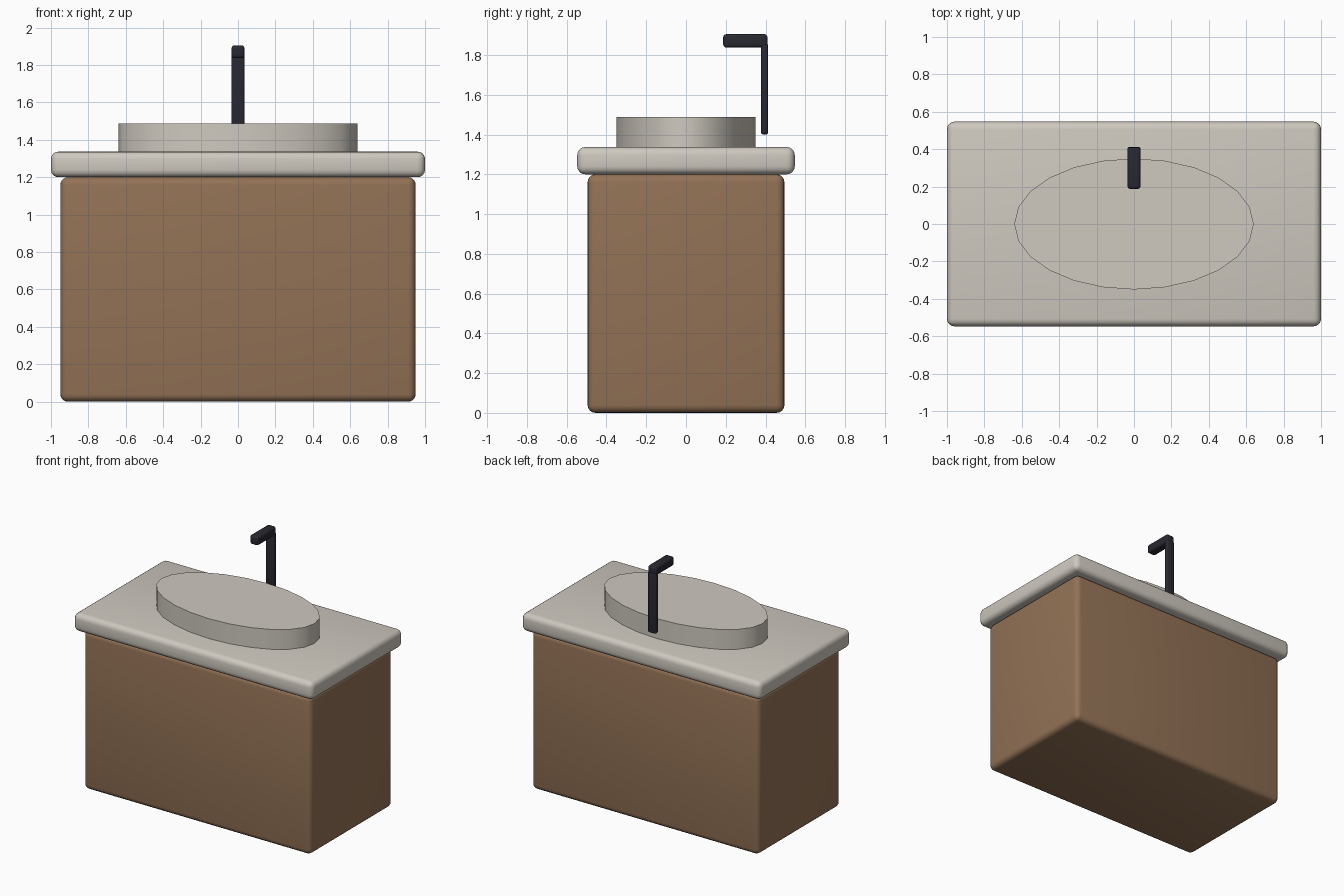
import bpy
from math import radians

cube = bpy.data.objects.get("Cube")
if cube:
    bpy.data.objects.remove(cube, do_unlink=True)


def material(name, rgb):
    mat = bpy.data.materials.new(name)
    mat.use_nodes = True
    colour = (*rgb, 1)
    mat.diffuse_color = colour
    mat.node_tree.nodes["Principled BSDF"].inputs["Base Color"].default_value = colour
    return mat


wood = material("brown_wood", (0.29, 0.168, 0.092))
stone = material("pale_stone", (0.62, 0.58, 0.52))
metal = material("dark_metal", (0.021, 0.021, 0.03))


def finish(obj, name, mat, size):
    """Name, size, colour and smooth the active primitive."""
    obj.name = name
    obj.scale = size
    bpy.ops.object.transform_apply(location=False, rotation=False, scale=True)
    obj.data.materials.append(mat)


def rounded_box(name, low, high, radius, mat, segments=4):
    centre = [(a + b) / 2 for a, b in zip(low, high)]
    size = [b - a for a, b in zip(low, high)]
    bpy.ops.mesh.primitive_cube_add(size=1, location=centre)
    obj = bpy.context.object
    finish(obj, name, mat, size)
    bevel = obj.modifiers.new("rounded_edges", "BEVEL")
    bevel.width = radius
    bevel.segments = segments
    bpy.ops.object.modifier_apply(modifier=bevel.name)
    bpy.ops.object.shade_smooth_by_angle(angle=radians(35))
    return obj


# Cabinet and overhanging countertop
rounded_box("cabinet", (-0.95, -0.495, 0), (0.95, 0.495, 1.2), 0.04, wood)
rounded_box("countertop", (-1, -0.547, 1.2), (1, 0.547, 1.337), 0.04, stone)

# Solid oval basin standing on the countertop
bottom, top = 1.3, 1.487
bpy.ops.mesh.primitive_cylinder_add(vertices=24, radius=1, depth=1,
                                    location=(0, 0, (bottom + top) / 2))
finish(bpy.context.object, "basin", stone, (0.64, 0.35, top - bottom))
bpy.ops.object.shade_smooth_by_angle(angle=radians(35))

# Tap: upright post behind the basin and a spout reaching forward
rounded_box("tap_post", (-0.035, 0.377, 1.4), (0.035, 0.413, 1.858), 0.012, metal, 3)
rounded_box("tap_spout", (-0.035, 0.187, 1.837), (0.035, 0.41, 1.905), 0.016, metal, 3)
